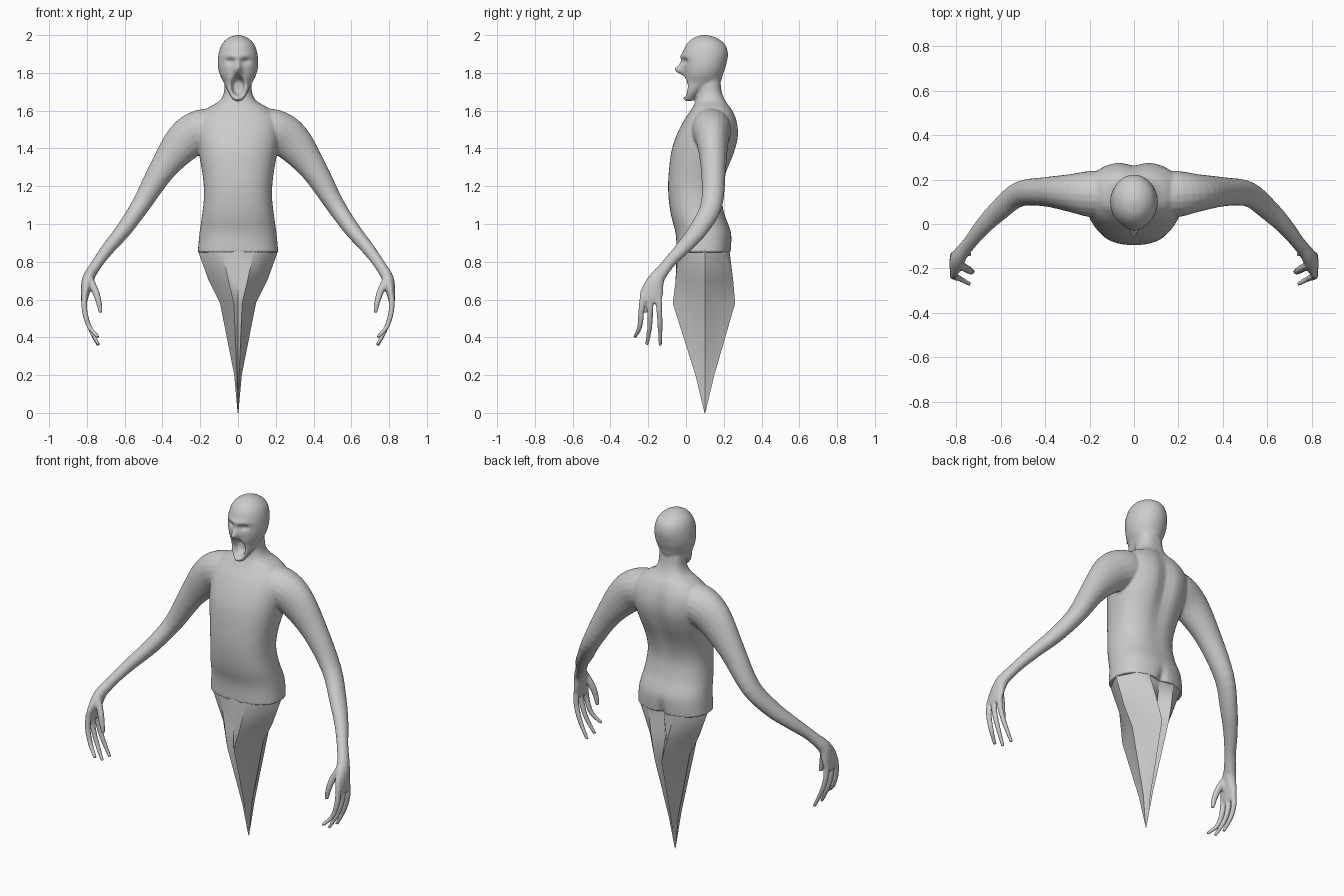
import bpy, bmesh, math
from mathutils import Vector

if "Cube" in bpy.data.objects:
    bpy.data.objects.remove(bpy.data.objects["Cube"])


def smooth_rows(rows, n):
    """Catmull-Rom resampling of rows of numbers, n steps per span."""
    out = []
    for i in range(len(rows) - 1):
        p0, p1, p2, p3 = (rows[min(max(i + k, 0), len(rows) - 1)] for k in (-1, 0, 1, 2))
        for j in range(n):
            t = j / n
            out.append([0.5 * (2 * b + (c - a) * t + (2 * a - 5 * b + 4 * c - d) * t * t
                               + (3 * b - a - 3 * c + d) * t ** 3)
                        for a, b, c, d in zip(p0, p1, p2, p3)])
    return out + [list(rows[-1])]


def loft(bm, rings):
    """Skin a list of closed rings and cap both ends."""
    vs = [[bm.verts.new(p) for p in r] for r in rings]
    n = len(vs[0])
    for a, b in zip(vs, vs[1:]):
        for i in range(n):
            bm.faces.new((a[i], a[(i + 1) % n], b[(i + 1) % n], b[i]))
    bm.faces.new(vs[0][::-1])
    bm.faces.new(vs[-1])


def power(v, e):
    return math.copysign(abs(v) ** e, v)


def oval_rings(rows, seg, e=1.0, sculpt=None):
    """Rows of z, half width, front y, back y -> horizontal rings."""
    rings = []
    for z, hx, yf, yb in rows:
        ring = []
        for k in range(seg):
            a = 2 * math.pi * k / seg
            x = hx * power(math.sin(a), e)
            y = (yf + yb) / 2 - (yb - yf) / 2 * power(math.cos(a), e)
            if sculpt:
                y += sculpt(x, z, math.cos(a) > 0)
            ring.append((x, y, z))
        rings.append(ring)
    return rings


def tube(bm, rows, side, n=4, seg=20):
    """Rows of x, y, z, thickness radius, y-wise radius swept along a smooth path."""
    rows = smooth_rows(rows, n)
    pts = [Vector(r[:3]) for r in rows]
    rings = []
    for i, r in enumerate(rows):
        t = (pts[min(i + 1, len(pts) - 1)] - pts[max(i - 1, 0)]).normalized()
        v = Vector((0, 1, 0))
        v = (v - t * v.dot(t)).normalized()
        u = t.cross(v)
        ring = []
        for k in range(seg):
            a = 2 * math.pi * k / seg
            p = pts[i] + u * r[3] * math.cos(a) + v * r[4] * math.sin(a)
            ring.append((p.x * side, p.y, p.z))
        rings.append(ring)
    loft(bm, rings)


def finish(bm, name):
    bmesh.ops.recalc_face_normals(bm, faces=bm.faces)
    me = bpy.data.meshes.new(name)
    bm.to_mesh(me)
    bm.free()
    ob = bpy.data.objects.new(name, me)
    bpy.context.collection.objects.link(ob)
    bpy.context.view_layer.objects.active = ob
    ob.select_set(True)
    return ob


def bump(x, z, cx, cz, sx, sz):
    return math.exp(-((x - cx) / sx) ** 2 - ((z - cz) / sz) ** 2)


def face(x, z, front):
    """Nose, brow, eye sockets and the long open mouth."""
    if not front:
        return 0
    d = -0.042 * bump(x, z, 0, 1.815, 0.018, 0.022) - 0.016 * bump(x, z, 0, 1.845, 0.012, 0.03)
    d -= 0.010 * bump(x, z, 0, 1.888, 0.07, 0.014)
    d -= 0.012 * bump(x, z, 0, 1.665, 0.03, 0.015)
    for s in (-1, 1):
        d += 0.018 * bump(x, z, s * 0.042, 1.862, 0.022, 0.014)
    r = (x / 0.034) ** 2 + ((z - 1.73) / 0.05) ** 2
    return d + 0.06 * math.exp(-r ** 3)


def back(x, z, front):
    """Spine groove and buttock cleft."""
    if front:
        return 0
    return -0.022 * bump(x, z, 0, 1.42, 0.045, 0.2) - 0.03 * bump(x, z, 0, 0.82, 0.025, 0.08)


body = bmesh.new()

# torso and neck
torso = [(0.85, .213, -.05, .24), (0.95, .204, -.055, .24), (1.05, .19, -.08, .205),
         (1.15, .18, -.093, .19), (1.25, .186, -.093, .21), (1.38, .208, -.078, .262),
         (1.47, .22, -.05, .282), (1.55, .215, -.01, .272), (1.61, .165, .03, .245),
         (1.65, .10, .05, .215), (1.69, .076, .058, .195), (1.74, .072, .06, .185),
         (1.80, .07, .06, .18)]
loft(body, oval_rings(smooth_rows(torso, 5), 56, 0.85, back))

# head with jaw
head = [(1.652, .022, .0, .035), (1.68, .043, -.008, .06), (1.71, .058, -.012, .10),
        (1.75, .076, -.012, .178), (1.79, .096, -.015, .195), (1.84, .107, -.017, .212),
        (1.90, .103, -.018, .222), (1.95, .087, .002, .207), (1.985, .052, .04, .163),
        (2.001, .008, .09, .11)]
loft(body, oval_rings(smooth_rows(head, 7), 80, 1.0, face))

# arms, palms, fingers and thumbs
arm = [(.08, .13, 1.51, .10, .10), (.19, .135, 1.495, .112, .105), (.285, .14, 1.435, .105, .085),
       (.40, .145, 1.29, .072, .066), (.515, .135, 1.10, .05, .057), (.605, .065, .97, .042, .05),
       (.68, -.01, .88, .035, .04), (.74, -.085, .80, .03, .032), (.785, -.14, .73, .03, .036)]
palm = [(.765, -.115, .77, .025, .028), (.793, -.155, .71, .032, .042),
        (.808, -.18, .64, .024, .06), (.815, -.19, .585, .015, .058)]
thumb = [(.79, -.18, .72, .018, .018), (.757, -.20, .65, .019, .018),
         (.738, -.212, .59, .016, .016), (.727, -.215, .53, .011, .012)]
fingers = [(-.228, -.245, -.272, .40), (-.188, -.192, -.207, .36), (-.145, -.137, -.136, .355)]
for side in (1, -1):
    tube(body, arm, side)
    tube(body, palm, side)
    tube(body, thumb, side, seg=12)
    for y0, y1, y2, tip in fingers:
        tube(body, [(.813, y0, .62, .016, .017), (.812, (y0 + y1) / 2, .54, .015, .016),
                    (.787, y1, .455, .013, .014), (.738, y2, tip, .009, .010)], side, seg=12)

skin = finish(body, "upper_body")
fuse = skin.modifiers.new("fuse", 'REMESH')
fuse.mode = 'VOXEL'
fuse.voxel_size = 0.0065
fuse.use_smooth_shade = True
soft = skin.modifiers.new("soften", 'SMOOTH')
soft.factor = 0.5
soft.iterations = 5
skin.select_set(False)

# tapering folded tail: z, half width, front y, back y, ridge x, front groove, back groove, fullness
tail = bmesh.new()
rows = [(.93, .195, -.045, .232, .08, 0, .01, .74), (.86, .213, -.05, .24, .085, .0, .03, .74),
        (.70, .155, -.055, .25, .05, .012, .06, .64), (.58, .095, -.07, .26, .022, .028, .075, .54),
        (.20, .02, .05, .15, .006, .008, .02, .52), (.0, .002, .098, .102, .0006, 0, 0, .52)]
rings = []
for z, hx, yf, yb, rx, gf, gb, f in rows:
    cy = 0.1
    half = [(rx, yf + (0.01 if z > .8 else 0)), (f * hx, cy + f * (yf - cy)), (hx, cy),
            (f * hx, cy + f * (yb - cy)), (rx, yb - (0.01 if z > .8 else 0))]
    ring = [(0, yf + gf)] + half + [(0, yb - gb)] + [(-x, y) for x, y in half[::-1]]
    rings.append([(x, y, z) for x, y in ring])
loft(tail, rings)
finish(tail, "tail")
bpy.ops.object.shade_smooth_by_angle(angle=math.radians(35))
